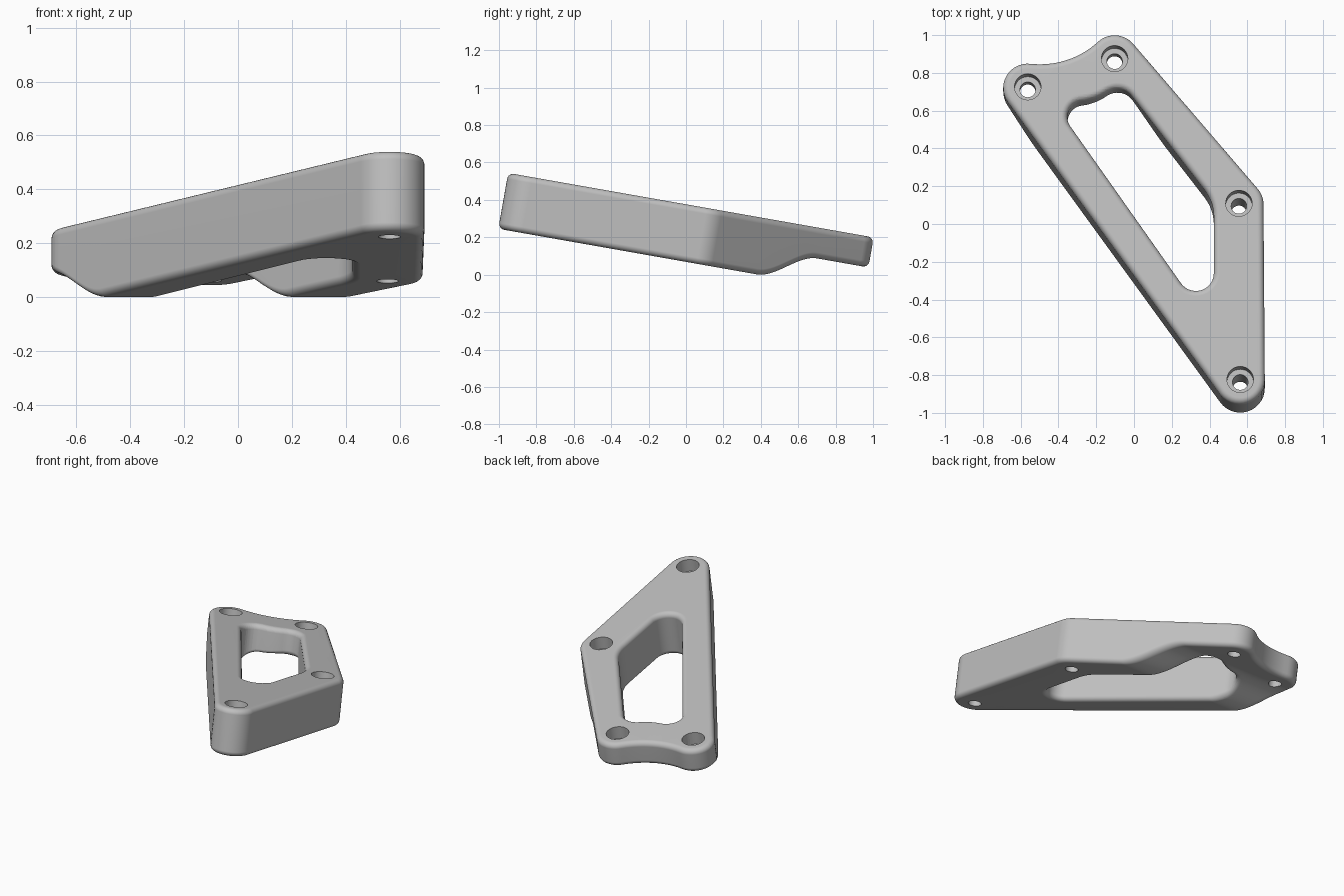
import bpy, bmesh, math
from mathutils import Matrix, Vector

if "Cube" in bpy.data.objects:
    bpy.data.objects.remove(bpy.data.objects["Cube"])

THICK, THIN = 0.303, 0.163      # plate thickness, front and back
STEP_START, STEP_END = 0.44, 0.74
FILLET, TILT = 0.032, math.radians(10)
BORE_R, BORE_DEPTH, HOLE_R = 0.07, 0.085, 0.041
TURN = 2 * math.pi


def angle(v):
    return math.atan2(v.y, v.x)


def unit(a):
    return Vector((math.cos(a), math.sin(a)))


def rounded_outline(circles, scoop, steps=14):
    """Tangent outline round four circles, scooped by an arc between the last two.
    Returns (point, outward normal) pairs, counter-clockwise."""
    n = len(circles)
    centres = [Vector(c[:2]) for c in circles]
    radii = [c[2] for c in circles]
    leave, arrive, scoop_centre = [0] * n, [0] * n, None
    for i in range(n):
        j = (i + 1) % n
        d = centres[j] - centres[i]
        if i == n - 2:
            a, b = radii[i] + scoop, radii[j] + scoop
            along = (d.length ** 2 + a * a - b * b) / (2 * d.length)
            u = d.normalized()
            out = Vector((u.y, -u.x)) * math.sqrt(a * a - along * along)
            scoop_centre = centres[i] + u * along + out
            leave[i] = angle(scoop_centre - centres[i])
            arrive[j] = angle(scoop_centre - centres[j])
        else:
            leave[i] = arrive[j] = angle(d) - math.acos((radii[i] - radii[j]) / d.length)
    pts = []
    for i in range(n):
        sweep = (leave[i] - arrive[i]) % TURN
        for k in range(steps + 1):
            nrm = unit(arrive[i] + sweep * k / steps)
            pts.append((centres[i] + nrm * radii[i], nrm))
        if i == n - 2:
            back = (leave[i] - arrive[i + 1]) % TURN
            if back > math.pi:
                back -= TURN
            for k in range(1, steps):
                nrm = unit(leave[i] - back * k / steps)
                pts.append((scoop_centre - nrm * scoop, nrm))
    return pts


def circle_outline(x, y, r, steps=32):
    return [(Vector((x, y)) + unit(TURN * k / steps) * r, unit(TURN * k / steps))
            for k in range(steps)]


def add_wall(bm, outline, rows):
    """Skin rings of the outline, each moved by (offset, height); return end edges."""
    rings = [[bm.verts.new((*(p + nrm * off), w)) for p, nrm in outline]
             for off, w in rows]
    n = len(outline)
    for a, b in zip(rings, rings[1:]):
        for i in range(n):
            j = (i + 1) % n
            bm.faces.new((a[i], a[j], b[j], b[i]))
    return [[bm.edges.get((r[i], r[(i + 1) % n])) for i in range(n)]
            for r in (rings[0], rings[-1])]


def fillet_rows(sign, steps=6):
    arc = [math.pi / 2 * k / steps for k in range(steps + 1)]
    top = [(sign * FILLET * (1 - math.sin(a)), -FILLET * (1 - math.cos(a))) for a in arc]
    return top + [(off, -THICK - w) for off, w in reversed(top)]


# Corner bosses and window corners: x, y, radius (front, right, back, left)
bosses = [(0.56, -0.835, 0.13), (0.553, 0.112, 0.13),
          (-0.105, 0.89, 0.13), (-0.565, 0.738, 0.13)]
window = [(0.325, -0.259, 0.095), (0.18, 0.045, 0.24),
          (-0.09, 0.63, 0.1), (-0.27, 0.58, 0.085)]

bm = bmesh.new()
walls = [add_wall(bm, rounded_outline(bosses, 0.45), fillet_rows(-1)),
         add_wall(bm, rounded_outline(window, 0.3), fillet_rows(1))]

# Counterbored screw holes
narrow = HOLE_R - BORE_R
for x, y, _ in bosses:
    walls.append(add_wall(bm, circle_outline(x, y, BORE_R),
                          [(0, 0), (0, -BORE_DEPTH), (narrow, -BORE_DEPTH), (narrow, -THICK)]))

# Top and bottom faces
for side, up in ((0, 1), (1, -1)):
    bmesh.ops.triangle_fill(bm, edges=[e for w in walls for e in w[side]],
                            use_beauty=True, normal=(0, 0, up))

# Cut across the plate, then raise the underside into a smooth step
cuts = 22
for k in range(cuts + 1):
    y = STEP_START + (STEP_END - STEP_START) * k / cuts
    bmesh.ops.bisect_plane(bm, geom=bm.verts[:] + bm.edges[:] + bm.faces[:],
                           dist=1e-5, plane_co=(0, y, 0), plane_no=(0, 1, 0))
for v in bm.verts:
    if v.co.z < -THICK / 2:
        t = min(max((v.co.y - STEP_START) / (STEP_END - STEP_START), 0), 1)
        v.co.z += (THICK - THIN) * t * t * (3 - 2 * t)
bmesh.ops.recalc_face_normals(bm, faces=bm.faces)

# Tilt the plate forward-up and stand it on the ground, centred
bm.transform(Matrix.Rotation(-TILT, 4, "X"))
lo = [min(v.co[i] for v in bm.verts) for i in range(3)]
hi = [max(v.co[i] for v in bm.verts) for i in range(3)]
bm.transform(Matrix.Translation((-(lo[0] + hi[0]) / 2, -(lo[1] + hi[1]) / 2, -lo[2])))

mesh = bpy.data.meshes.new("bracket_plate")
bm.to_mesh(mesh)
bm.free()
plate = bpy.data.objects.new("bracket_plate", mesh)
bpy.context.collection.objects.link(plate)

grey = bpy.data.materials.new("plain grey")
grey.use_nodes = True
colour = (0.52, 0.52, 0.52, 1)
grey.diffuse_color = colour
grey.node_tree.nodes["Principled BSDF"].inputs["Base Color"].default_value = colour
mesh.materials.append(grey)

bpy.ops.object.select_all(action="DESELECT")
plate.select_set(True)
bpy.context.view_layer.objects.active = plate
bpy.ops.object.shade_smooth_by_angle(angle=math.radians(35))
weighted = plate.modifiers.new("even_shading", "WEIGHTED_NORMAL")
weighted.keep_sharp = True
